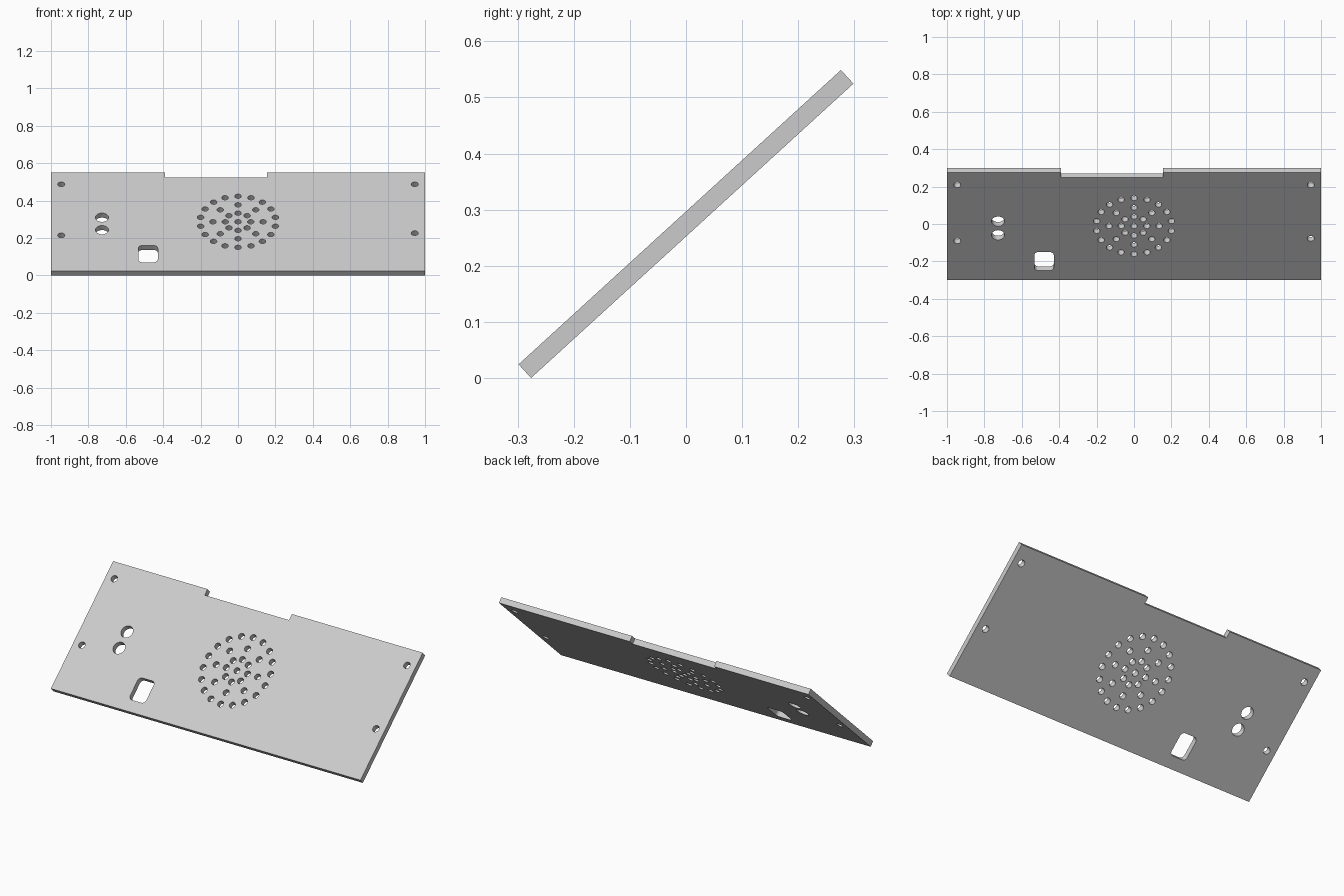
import bpy, bmesh
from math import sin, cos, pi, radians

cube = bpy.data.objects.get("Cube")
if cube:
    bpy.data.objects.remove(cube, do_unlink=True)

TILT = radians(42.4)
HALF_LENGTH = 0.389
HALF_THICK = 0.0165

curve = bpy.data.curves.new("panel_outline", "CURVE")
curve.dimensions = "2D"
curve.fill_mode = "BOTH"
curve.extrude = HALF_THICK


def loop(points):
    spline = curve.splines.new("POLY")
    spline.points.add(len(points) - 1)
    for p, (x, y) in zip(spline.points, points):
        p.co = (x, y, 0, 1)
    spline.use_cyclic_u = True


def arc(cx, cy, r, start, end, steps):
    angles = [start + (end - start) * i / steps for i in range(steps + 1)]
    return [(cx + r * cos(a), cy + r * sin(a)) for a in angles]


def hole(cx, cy, r, sides=24):
    loop(arc(cx, cy, r, 0, 2 * pi, sides)[:-1])


def rounded_slot(cx, cy, hw, hh, r):
    points = []
    for i, (sx, sy) in enumerate([(1, 1), (-1, 1), (-1, -1), (1, -1)]):
        points += arc(cx + sx * (hw - r), cy + sy * (hh - r), r,
                      i * pi / 2, (i + 1) * pi / 2, 6)
    loop(points)


# Plate outline with a shallow notch in the upper edge
H, notch = HALF_LENGTH, HALF_LENGTH - 0.037
loop([(-1, -H), (1, -H), (1, H), (0.155, H), (0.155, notch),
      (-0.39, notch), (-0.39, H), (-1, H)])

# Corner screw holes
for x, y in [(-0.945, 0.297), (-0.945, -0.108), (0.945, 0.297), (0.945, -0.09)]:
    hole(x, y, 0.019)

# Two button holes and the rounded socket opening
for y in (0.034, -0.065):
    hole(-0.727, y, 0.035, 32)
rounded_slot(-0.481, -0.255, 0.052, 0.067, 0.022)

# Speaker grille: centre hole and three rings
hole(0, 0, 0.0175)
for radius, count in [(0.0685, 8), (0.134, 8), (0.203, 18)]:
    for i in range(count):
        a = pi / 2 + 2 * pi * i / count
        hole(radius * cos(a), radius * sin(a), 0.0175)

# Turn the filled outline into a welded mesh
source = bpy.data.objects.new("outline_helper", curve)
bpy.context.scene.collection.objects.link(source)
bpy.context.view_layer.update()
deps = bpy.context.evaluated_depsgraph_get()
mesh = bpy.data.meshes.new_from_object(source.evaluated_get(deps))
bpy.data.objects.remove(source, do_unlink=True)
bm = bmesh.new()
bm.from_mesh(mesh)
bmesh.ops.remove_doubles(bm, verts=bm.verts, dist=0.0001)
bmesh.ops.recalc_face_normals(bm, faces=bm.faces)
bm.to_mesh(mesh)
bm.free()

# Grey finish
grey = bpy.data.materials.new("light_grey")
grey.use_nodes = True
color = (0.6, 0.6, 0.6, 1)
grey.diffuse_color = color
grey.node_tree.nodes["Principled BSDF"].inputs["Base Color"].default_value = color
mesh.materials.clear()
mesh.materials.append(grey)

# Place the panel leaning back on its lower edge
panel = bpy.data.objects.new("speaker_panel", mesh)
bpy.context.scene.collection.objects.link(panel)
panel.rotation_euler.x = TILT
panel.location.z = HALF_LENGTH * sin(TILT) + HALF_THICK * cos(TILT)
bpy.ops.object.select_all(action="DESELECT")
panel.select_set(True)
bpy.context.view_layer.objects.active = panel
bpy.ops.object.shade_smooth_by_angle(angle=radians(30))
